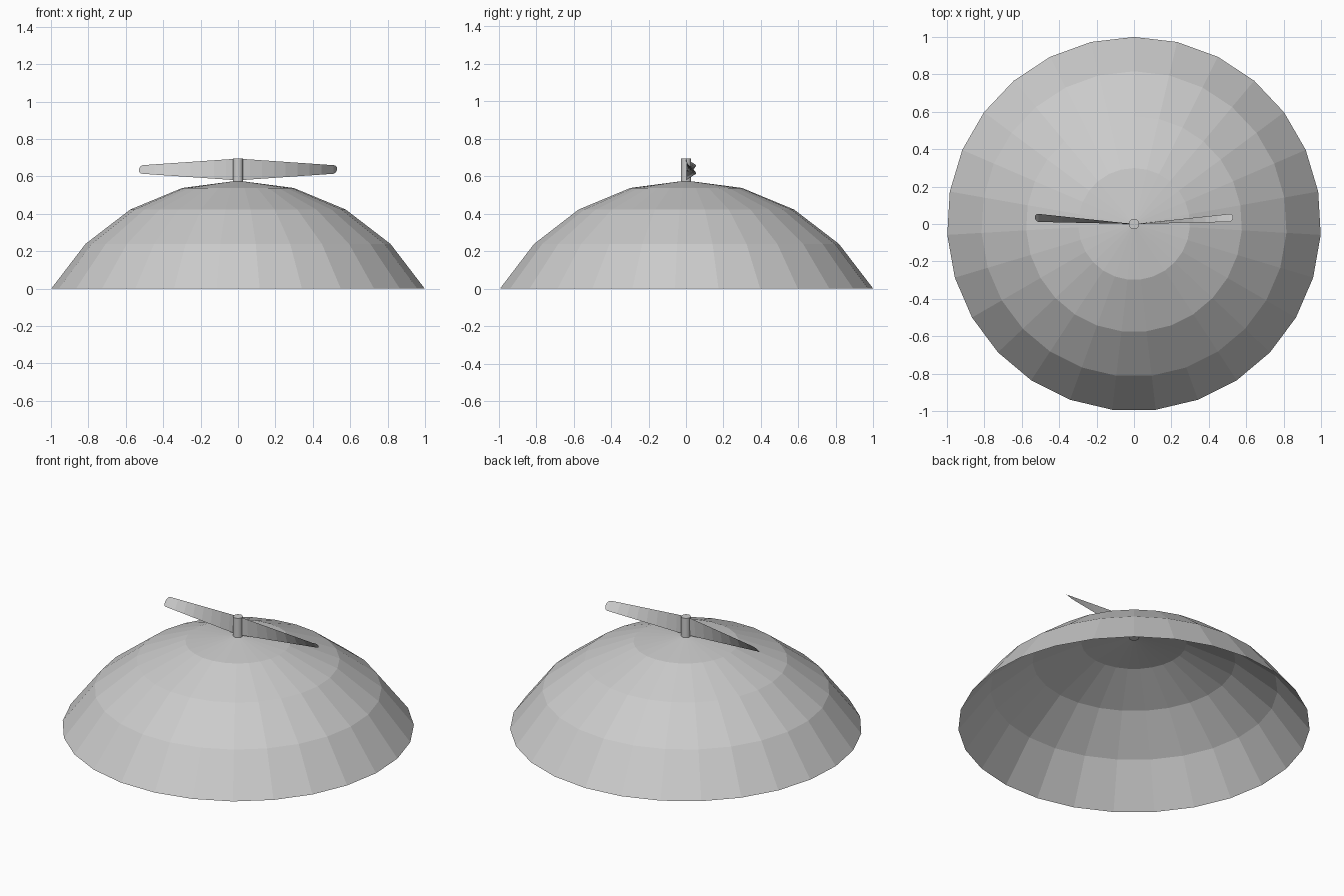
import bpy, bmesh
from math import sin, cos, pi, radians

if "Cube" in bpy.data.objects:
    bpy.data.objects.remove(bpy.data.objects["Cube"])

SIDES = 27
R = 1 / sin(radians(60))      # sphere radius of the 60 degree cap
MID = 0.637                   # height of the blade axis


def make_object(name, bm):
    mesh = bpy.data.meshes.new(name)
    bm.to_mesh(mesh)
    bm.free()
    obj = bpy.data.objects.new(name, mesh)
    bpy.context.collection.objects.link(obj)
    return obj


# Open dome: spherical cap with a ring every 15 degrees
bm = bmesh.new()
rings = []
for deg in (60, 45, 30, 15):
    r, z = R * sin(radians(deg)), R * (cos(radians(deg)) - 0.5)
    rings.append([bm.verts.new((r * sin(2 * pi * i / SIDES),
                                r * cos(2 * pi * i / SIDES), z))
                  for i in range(SIDES)])
apex = bm.verts.new((0, 0, R * 0.5))
for i in range(SIDES):
    j = (i + 1) % SIDES
    for low, high in zip(rings, rings[1:]):
        bm.faces.new((low[j], low[i], high[i], high[j]))
    bm.faces.new((rings[-1][j], rings[-1][i], apex))
make_object("dome", bm)

# Hub post through the apex
z0, z1 = 0.567, 0.695
bpy.ops.mesh.primitive_cylinder_add(vertices=16, radius=0.028, depth=z1 - z0,
                                    location=(0, 0, (z0 + z1) / 2))
bpy.context.object.name = "hub_post"
bpy.ops.object.shade_smooth_by_angle(angle=radians(40))


def blade(name, s):
    """Thin twisted blade; s = 1 is right, s = -1 is turned half round the y axis."""
    bm = bmesh.new()

    def vert(x, y, z):
        return bm.verts.new((s * x, y, MID + s * z))

    # upright at the hub, pitched 45 degrees at the tip
    steps = 8
    rows = []
    for k in range(steps + 1):
        t = k / steps
        rows.append((vert(0.51 * t, 0.011 * t, 0.058 - 0.035 * t),
                     vert(0.51 * t, 0.054 * t, -0.058 + 0.035 * t)))
    for (a, b), (c, d) in zip(rows, rows[1:]):
        bm.faces.new((a, b, d, c))
    # rounded tip, swept slightly back
    arc = []
    for k in range(1, 6):
        a = pi * k / 6
        back = 0.004 * sin(a)
        arc.append(vert(0.51 + 0.02 * sin(a), 0.0325 - 0.0215 * cos(a) + back,
                        0.023 * cos(a) + back))
    bm.faces.new([rows[-1][0]] + [rows[-1][1]] + arc[::-1])
    return make_object(name, bm)


blade("right_blade", 1)
blade("left_blade", -1)
